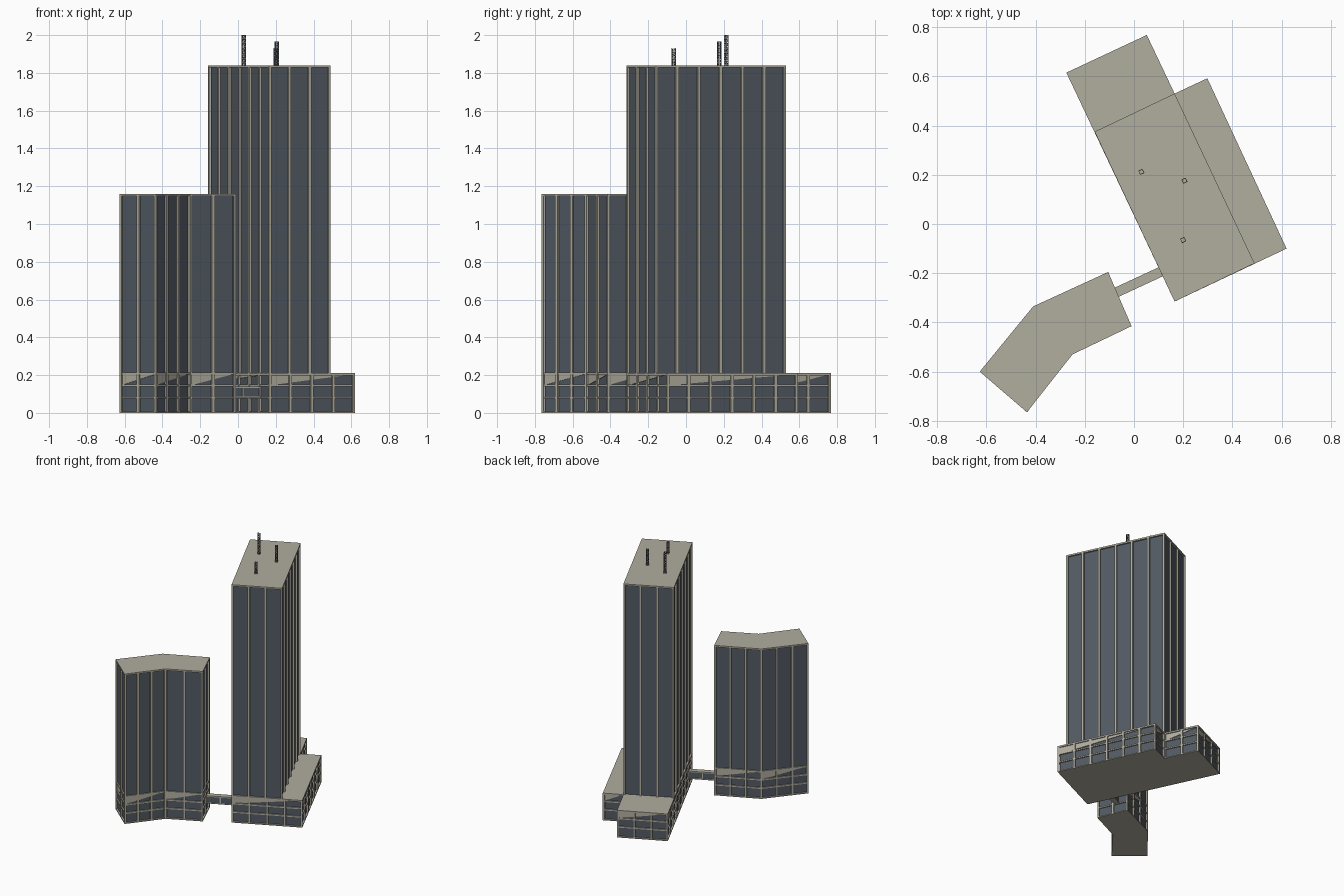
import bpy, bmesh, math
from mathutils import Vector

if "Cube" in bpy.data.objects:
    bpy.data.objects.remove(bpy.data.objects["Cube"])

def material(name, rgb):
    m = bpy.data.materials.new(name)
    m.diffuse_color = (*rgb, 1)
    m.use_nodes = True
    m.node_tree.nodes["Principled BSDF"].inputs["Base Color"].default_value = m.diffuse_color
    return m

STONE = material("beige stone", (0.44, 0.42, 0.345))
GLASS = material("slate glass", (0.085, 0.102, 0.125))
STEEL = material("mast grey", (0.16, 0.165, 0.17))

def finish(bm, name, mat):
    bmesh.ops.recalc_face_normals(bm, faces=bm.faces)
    me = bpy.data.meshes.new(name)
    bm.to_mesh(me)
    bm.free()
    me.materials.append(mat)
    ob = bpy.data.objects.new(name, me)
    bpy.context.collection.objects.link(ob)
    return ob

def prism(bm, pts, z0, z1):
    """Vertical extrusion of a 2D outline."""
    lo = [bm.verts.new((p[0], p[1], z0)) for p in pts]
    hi = [bm.verts.new((p[0], p[1], z1)) for p in pts]
    n = len(pts)
    bm.faces.new(lo[::-1])
    bm.faces.new(hi)
    for i in range(n):
        j = (i + 1) % n
        bm.faces.new((lo[i], lo[j], hi[j], hi[i]))

def inset(pts, d):
    """Mitred inward offset of a counter-clockwise outline."""
    out = []
    for i, p in enumerate(pts):
        a = (p - pts[i - 1]).normalized()
        b = (pts[(i + 1) % len(pts)] - p).normalized()
        na, nb = Vector((-a.y, a.x)), Vector((-b.y, b.x))
        out.append(p + (na + nb) * (d / (1 + na.dot(nb))))
    return out

def building(name, outline, bays, z0, z1, rails=(), wedge=None,
             depth=0.012, half=0.008, slab=0.012, floor=True):
    pts = [Vector(p) for p in outline]
    # recessed glass body
    bm = bmesh.new()
    prism(bm, inset(pts, depth), z0 + 0.002, z1 - slab / 2)
    finish(bm, name + "_glass", GLASS)
    # roof slab and floor slab
    bm = bmesh.new()
    prism(bm, pts, z1 - slab, z1)
    if floor:
        prism(bm, pts, z0, z0 + 0.008)
    finish(bm, name + "_slabs", STONE)
    # mullions, rails and slanted fascia
    bm = bmesh.new()
    for i, p in enumerate(pts):
        q = pts[(i + 1) % len(pts)]
        L = (q - p).length
        d = (q - p) / L
        n = Vector((-d.y, d.x)) * (depth + 0.001)
        for k in range(bays[i] + 1):
            t = L * k / bays[i]
            a, b = p + d * max(0, t - half), p + d * min(L, t + half)
            prism(bm, (a, b, b + n, a + n), z0, z1 - slab)
        a, b = p + n * 0.25, q + n * 0.25
        for z in rails:
            prism(bm, (a, b, b + n * 0.75, a + n * 0.75), z - 0.005, z + 0.005)
        if wedge:
            lo, hi = wedge
            a, b = p + n * 0.6, q + n * 0.6
            tri = [bm.verts.new(v) for v in
                   ((a.x, a.y, lo), (b.x, b.y, hi), (a.x, a.y, hi))]
            f = bm.faces.new(tri)
            r = bmesh.ops.extrude_face_region(bm, geom=[f])
            vs = [v for v in r["geom"] if isinstance(v, bmesh.types.BMVert)]
            bmesh.ops.translate(bm, verts=vs, vec=(n.x * 0.4, n.y * 0.4, 0))
    finish(bm, name + "_frame", STONE)

# L-shaped podium
building("podium",
         [(0.165, -0.315), (0.62, -0.10), (0.298, 0.592), (0.165, 0.53), (0.052, 0.768), (-0.275, 0.615)],
         [4, 6, 1, 2, 3, 8], 0, 0.21, (0.08, 0.145), (0.145, 0.205))

# main tower above the podium
building("main_tower",
         [(0.165, -0.315), (0.49, -0.16), (0.165, 0.53), (-0.16, 0.375)],
         [3, 6, 3, 6], 0.205, 1.84, floor=False)

# lower bent tower
building("bent_tower",
         [(-0.435, -0.765), (-0.25, -0.53), (-0.01, -0.415), (-0.105, -0.195), (-0.41, -0.335), (-0.627, -0.60)],
         [3, 2, 2, 3, 3, 2], 0, 1.16, (0.08, 0.145, 0.208), (0.145, 0.208))

# footbridge between the towers
building("footbridge",
         [(-0.065, -0.297), (0.118, -0.212), (0.102, -0.175), (-0.081, -0.26)],
         [2, 1, 2, 1], 0.08, 0.14, depth=0.004, half=0.004, slab=0.008)

# lattice roof masts
def strut(bm, a, b, r=0.0014):
    a, b = Vector(a), Vector(b)
    ax = (b - a).normalized()
    u = ax.orthogonal().normalized() * r
    v = ax.cross(u)
    off = (u, v, -u, -v)
    lo = [bm.verts.new(a + o) for o in off]
    hi = [bm.verts.new(b + o) for o in off]
    bm.faces.new(lo[::-1])
    bm.faces.new(hi)
    for i in range(4):
        j = (i + 1) % 4
        bm.faces.new((lo[i], lo[j], hi[j], hi[i]))

def mast(name, x, y, top, base=1.835, radius=0.0115):
    bm = bmesh.new()
    turn = math.radians(25.5 + 45)
    legs = [(x + radius * math.cos(turn + k * math.pi / 2),
             y + radius * math.sin(turn + k * math.pi / 2)) for k in range(4)]
    steps = round((top - base) / 0.02)
    h = (top - base) / steps
    for k in range(4):
        p, q = legs[k], legs[(k + 1) % 4]
        strut(bm, (*p, base), (*p, top))
        for s in range(steps):
            z = base + s * h
            strut(bm, (*p, z + h - 0.001), (*q, z + h - 0.001))
            strut(bm, (*p, z), (*q, z + h))
            strut(bm, (*q, z), (*p, z + h))
    finish(bm, name, STEEL)

mast("tall_mast", 0.03, 0.212, 2.0)
mast("middle_mast", 0.205, 0.176, 1.965)
mast("short_mast", 0.20, -0.065, 1.93)
